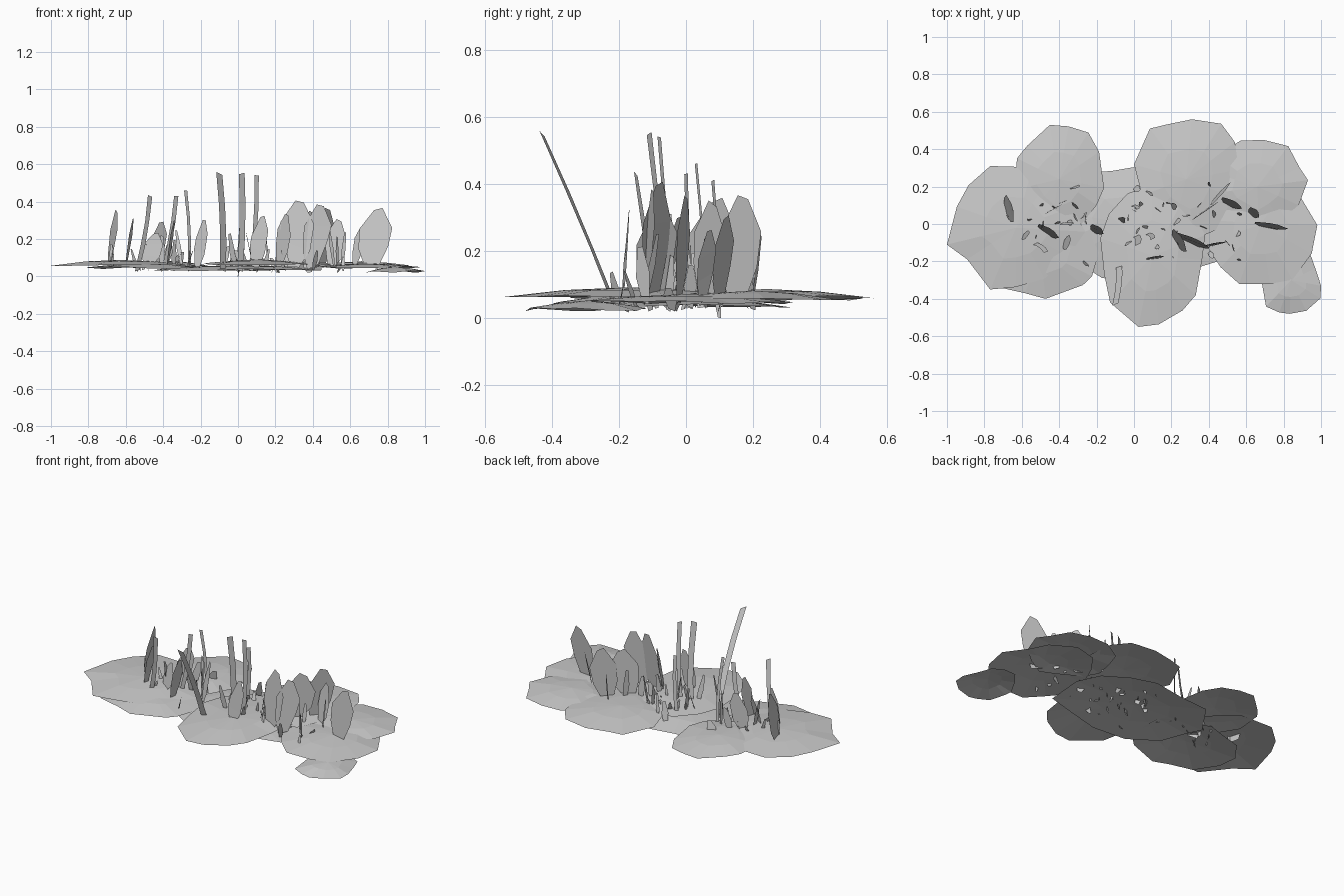
import bpy, math, random
from mathutils import Vector

if "Cube" in bpy.data.objects:
    bpy.data.objects.remove(bpy.data.objects["Cube"])

random.seed(7)
rnd = random.uniform


def make(name, verts, faces):
    me = bpy.data.meshes.new(name)
    me.from_pydata([tuple(v) for v in verts], [], faces)
    ob = bpy.data.objects.new(name, me)
    bpy.context.collection.objects.link(ob)


def fit(values, centre, half):
    """Stretch values so that they span centre - half to centre + half."""
    lo, hi = min(values), max(values)
    return [centre + half * (2 * (v - lo) / (hi - lo) - 1) for v in values]


def sheet(name, cx, cy, rx, ry, rim, n=13):
    """Jagged, shallow domed sheet filling the given box."""
    angles = [2 * math.pi * (i + rnd(-.3, .3)) / n for i in range(n)]
    radii = [rnd(.88, 1.08) for _ in angles]
    xs = fit([r * math.cos(a) for r, a in zip(radii, angles)], cx, rx)
    ys = fit([r * math.sin(a) for r, a in zip(radii, angles)], cy, ry)
    vs = [(x, y, rim + rnd(-.006, .006)) for x, y in zip(xs, ys)]
    vs += [((cx + x) / 2, (cy + y) / 2, rim + .018) for x, y in zip(xs, ys)]
    vs.append((cx, cy, rim + .026))
    fs = []
    for i in range(n):
        j = (i + 1) % n
        fs += [(i, j, n + j, n + i), (n + i, n + j, 2 * n)]
    make(name, vs, fs)


def blade(name, base, tip, widths, yaw, bow=0):
    """Flat blade with cross-widths from base to tip; yaw is its direction in plan."""
    a, b = Vector(base), Vector(tip)
    side = Vector((math.cos(math.radians(yaw)), math.sin(math.radians(yaw)), 0))
    n = len(widths)
    vs = []
    for i, w in enumerate(widths):
        t = i / (n - 1)
        c = a.lerp(b, t) + side * bow * 4 * t * (1 - t)
        skew = Vector((0, 0, rnd(-.25, .25) * w))
        vs += [c - side * w / 2 - skew, c + side * w / 2 + skew]
    make(name, vs, [(2 * i, 2 * i + 1, 2 * i + 3, 2 * i + 2) for i in range(n - 1)])


# Ground cover: overlapping sheets (centre, half sizes, rim height)
for name, *box in [
        ("left", -.63, -.02, .37, .33, .062),
        ("left_front", -.5, -.14, .32, .26, .045),
        ("left_back", -.4, .24, .24, .29, .058),
        ("middle", 0, 0, .45, .32, .035),
        ("front", .1, -.17, .28, .38, .065),
        ("back", .28, .24, .28, .32, .06),
        ("right_back", .66, .2, .27, .25, .055),
        ("right", .68, 0, .3, .32, .045),
        ("right_front", .84, -.3, .16, .18, .025)]:
    sheet("ground_sheet_" + name, *box)

# Tall narrow stalks: base x, y, tip x, y, z, width
for i, (x, y, tx, ty, tz, w) in enumerate([
        (-.54, -.1, -.47, -.15, .43, .025),
        (-.4, 0, -.33, 0, .43, .025),
        (-.26, .06, -.28, .03, .46, .018),
        (-.08, -.21, -.1, -.43, .55, .036),
        (.01, -.06, .02, -.11, .55, .034),
        (.07, -.05, .1, -.08, .54, .025),
        (-.01, .1, .02, .08, .41, .02)]):
    blade(f"stalk_{i + 1}", (x, y, .03), (tx, ty, tz), [w] * 4, 25, .01)

# Broad angular leaves: x, y, tip z, widest width, yaw
for i, (x, y, z, w, yaw) in enumerate([
        (-.67, .08, .35, .15, 105),
        (-.58, -.06, .31, .05, 70),
        (-.46, -.04, .23, .13, -35),
        (-.43, .08, .29, .1, 30),
        (-.36, -.1, .3, .08, 80),
        (-.2, -.03, .3, .08, -40),
        (.11, -.18, .32, .09, 5),
        (.24, -.09, .33, .14, -60),
        (.31, -.09, .4, .2, -25),
        (.42, -.11, .38, .15, 10),
        (.38, .07, .34, .17, 35),
        (.46, .16, .36, .16, 50),
        (.52, .11, .3, .12, -30),
        (.64, .06, .26, .07, -50),
        (.73, -.01, .36, .18, -12)]):
    blade(f"leaf_{i + 1}", (x - .02, y - .01, .05), (x + .02, y + .01, z),
          [w * .4, w * .9, w, w * .25], yaw)

# Small shards of undergrowth scattered in three clumps
for i in range(48):
    x = random.gauss(random.choice([-.4, .05, .38]), .11)
    y = max(-.2, min(.2, random.gauss(0, .11)))
    z, h, w = rnd(.02, .06), rnd(.06, .2), rnd(.015, .055)
    blade(f"shard_{i + 1}", (x, y, z), (x + rnd(-.04, .04), y + rnd(-.04, .04), z + h),
          [w * .5, w, w * .4], rnd(0, 180))

# One root tip reaching the ground
blade("root_tip", (0, .1, 0), (.01, .09, .1), [.01, .02, .02], 70)
